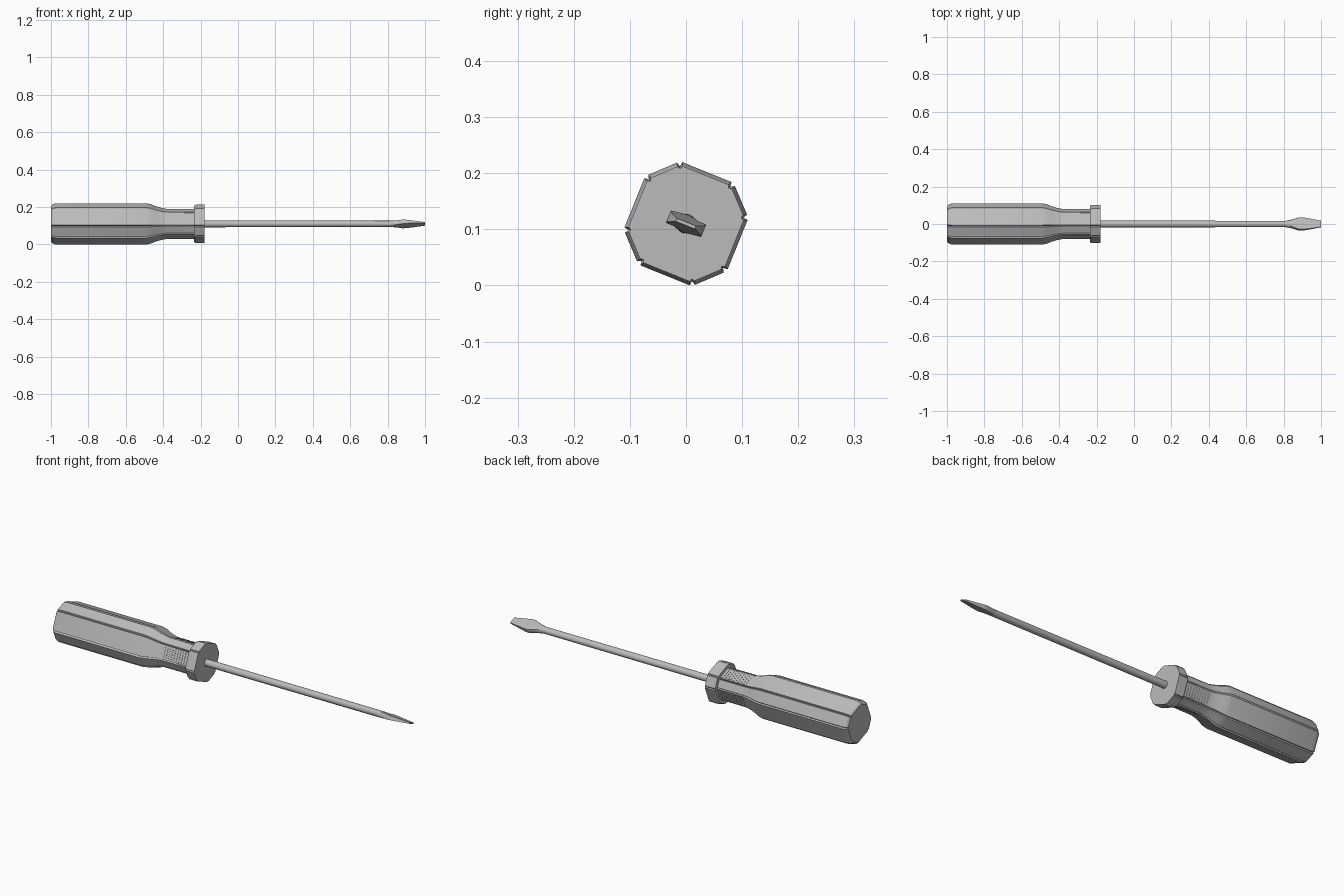
import bpy, bmesh
from math import sin, cos, pi, radians
from mathutils import Matrix, Vector

if "Cube" in bpy.data.objects:
    bpy.data.objects.remove(bpy.data.objects["Cube"])

AXIS_Z = 0.11
TURN = 68          # direction of the first wide side, degrees
HALF_WIDE = 28     # half the angle spanned by a wide side

grey = bpy.data.materials.new("plain grey")
grey.use_nodes = True
colour = (0.5, 0.5, 0.5, 1)
grey.diffuse_color = colour
grey.node_tree.nodes["Principled BSDF"].inputs["Base Color"].default_value = colour


def finish(name, bm, smooth=True):
    bmesh.ops.recalc_face_normals(bm, faces=bm.faces)
    mesh = bpy.data.meshes.new(name)
    bm.to_mesh(mesh)
    bm.free()
    obj = bpy.data.objects.new(name, mesh)
    bpy.context.collection.objects.link(obj)
    mesh.materials.append(grey)
    if smooth:
        bpy.ops.object.select_all(action="DESELECT")
        obj.select_set(True)
        bpy.context.view_layer.objects.active = obj
        bpy.ops.object.shade_smooth_by_angle(angle=radians(28))
    return obj


def loft(name, rings):
    """Skin a list of closed rings and cap both ends."""
    bm = bmesh.new()
    loops = [[bm.verts.new(p) for p in ring] for ring in rings]
    for a, b in zip(loops, loops[1:]):
        for i in range(len(a)):
            j = (i + 1) % len(a)
            bm.faces.new((a[i], a[j], b[j], b[i]))
    bm.faces.new(loops[0])
    bm.faces.new(loops[-1])
    return finish(name, bm)


def grip_ring(x, r, groove=0.007):
    """Eight-sided section with wide and narrow sides and a groove at each corner."""
    ring = []
    for k in range(4):
        for side in (-1, 1):
            corner = TURN + 90 * k + side * HALF_WIDE
            for offset, depth in ((-2.5, 0), (0, groove), (2.5, 0)):
                a = radians(corner + offset)
                ring.append((x, (r - depth) * cos(a), AXIS_Z + (r - depth) * sin(a)))
    return ring


def blade_ring(x, w, h, square):
    """Round section that turns into a flat rectangle as square grows."""
    u = Vector((0, cos(radians(TURN - 90)), sin(radians(TURN - 90))))
    v = Vector((0, cos(radians(TURN)), sin(radians(TURN))))
    clamp = lambda t: max(-1, min(1, t * square))
    return [Vector((x, 0, AXIS_Z)) + u * w * clamp(cos(i * pi / 8))
            + v * h * clamp(sin(i * pi / 8)) for i in range(16)]


# Handle with rounded butt and narrowed neck
handle_profile = [(-1, 0.095), (-0.992, 0.104), (-0.975, 0.11), (-0.49, 0.11),
                  (-0.465, 0.105), (-0.44, 0.095), (-0.41, 0.086),
                  (-0.385, 0.081), (-0.22, 0.08)]
loft("handle", [grip_ring(x, r) for x, r in handle_profile])

# Guard at the front of the handle
guard_profile = [(-0.236, 0.097), (-0.226, 0.103), (-0.18, 0.103)]
loft("guard", [grip_ring(x, r, 0.004) for x, r in guard_profile])

# Finger ribs across the wide sides of the neck
bm = bmesh.new()
apothem = 0.08 * cos(radians(HALF_WIDE))
width = 0.08 * sin(radians(HALF_WIDE)) * 1.6
for k in range(4):
    turn = Matrix.Rotation(radians(TURN + 90 * k - 90), 4, "X")
    for i in range(10):
        place = Matrix.Translation((-0.378 + i * 0.0145, 0, apothem))
        size = Matrix.Diagonal((0.008, width, 0.007, 1))
        bmesh.ops.create_cube(bm, size=1, matrix=Matrix.Translation((0, 0, AXIS_Z))
                              @ turn @ place @ size)
finish("neck_ribs", bm, smooth=False)

# Shaft drawn out into a flat blade
blade_profile = [(-0.19, 0.018, 0.018, 1), (0.81, 0.017, 0.017, 1),
                 (0.845, 0.023, 0.015, 1.15), (0.88, 0.034, 0.012, 1.4),
                 (0.905, 0.034, 0.010, 1.5), (0.96, 0.025, 0.006, 1.6),
                 (1, 0.018, 0.003, 1.6)]
loft("shaft_and_blade", [blade_ring(*p) for p in blade_profile])
